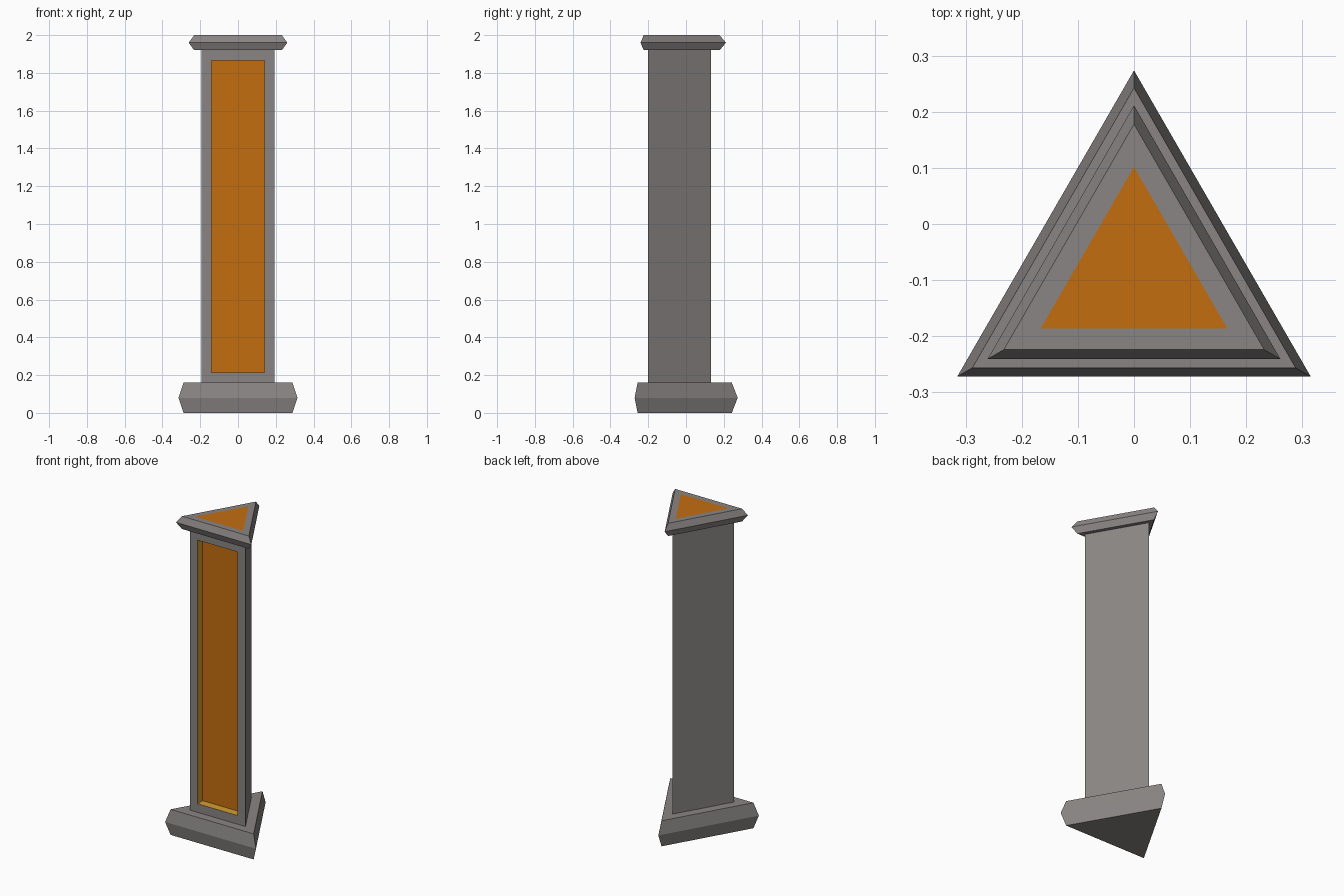
import bpy, bmesh, math

if "Cube" in bpy.data.objects:
    bpy.data.objects.remove(bpy.data.objects["Cube"])

CENTRE_Y = -0.09  # centroid of every triangle


def material(name, rgb):
    m = bpy.data.materials.new(name)
    m.diffuse_color = (*rgb, 1.0)
    m.use_nodes = True
    m.node_tree.nodes["Principled BSDF"].inputs["Base Color"].default_value = m.diffuse_color
    return m


STONE = material("grey stone", (0.25, 0.235, 0.23))
ORANGE = material("orange panel", (0.55, 0.155, 0.005))
GOLD = material("gold trim", (0.68, 0.34, 0.03))


def tri_prism(rings):
    """Stack of equilateral triangles: (half width, z) from bottom to top."""
    bm = bmesh.new()
    loops = []
    for half, z in rings:
        r = half * 2 / math.sqrt(3)
        angles = [math.radians(a) for a in (90, 210, 330)]
        loops.append([bm.verts.new((r * math.cos(a), CENTRE_Y + r * math.sin(a), z))
                      for a in angles])
    bm.faces.new(loops[0][::-1])
    bm.faces.new(loops[-1])
    for lo, hi in zip(loops, loops[1:]):
        for i in range(3):
            j = (i + 1) % 3
            bm.faces.new((lo[i], lo[j], hi[j], hi[i]))
    bmesh.ops.recalc_face_normals(bm, faces=bm.faces[:])
    bm.normal_update()
    return bm


def inset(bm, face, thickness, depth=0.0):
    return bmesh.ops.inset_individual(bm, faces=[face], thickness=thickness,
                                      depth=depth, use_even_offset=True)["faces"]


def finish(bm, name):
    me = bpy.data.meshes.new(name)
    bm.to_mesh(me)
    bm.free()
    for m in (STONE, ORANGE, GOLD):
        me.materials.append(m)
    bpy.context.collection.objects.link(bpy.data.objects.new(name, me))


# Base with a pointed edge
finish(tri_prism([(0.288, 0), (0.315, 0.08), (0.288, 0.16)]), "base")

# Shaft with a recessed front panel
bm = tri_prism([(0.193, 0.16), (0.193, 1.92)])
front = min(bm.faces, key=lambda f: f.normal.y)
inset(bm, front, 0.054)
for wall in inset(bm, front, 0.0, -0.05):
    wall.material_index = 2
front.material_index = 1
finish(bm, "shaft")

# Cap with an orange triangle on top
bm = tri_prism([(0.232, 1.92), (0.261, 1.96), (0.232, 2.0)])
top = max(bm.faces, key=lambda f: f.normal.z)
inset(bm, top, 0.038)
top.material_index = 1
finish(bm, "cap")
